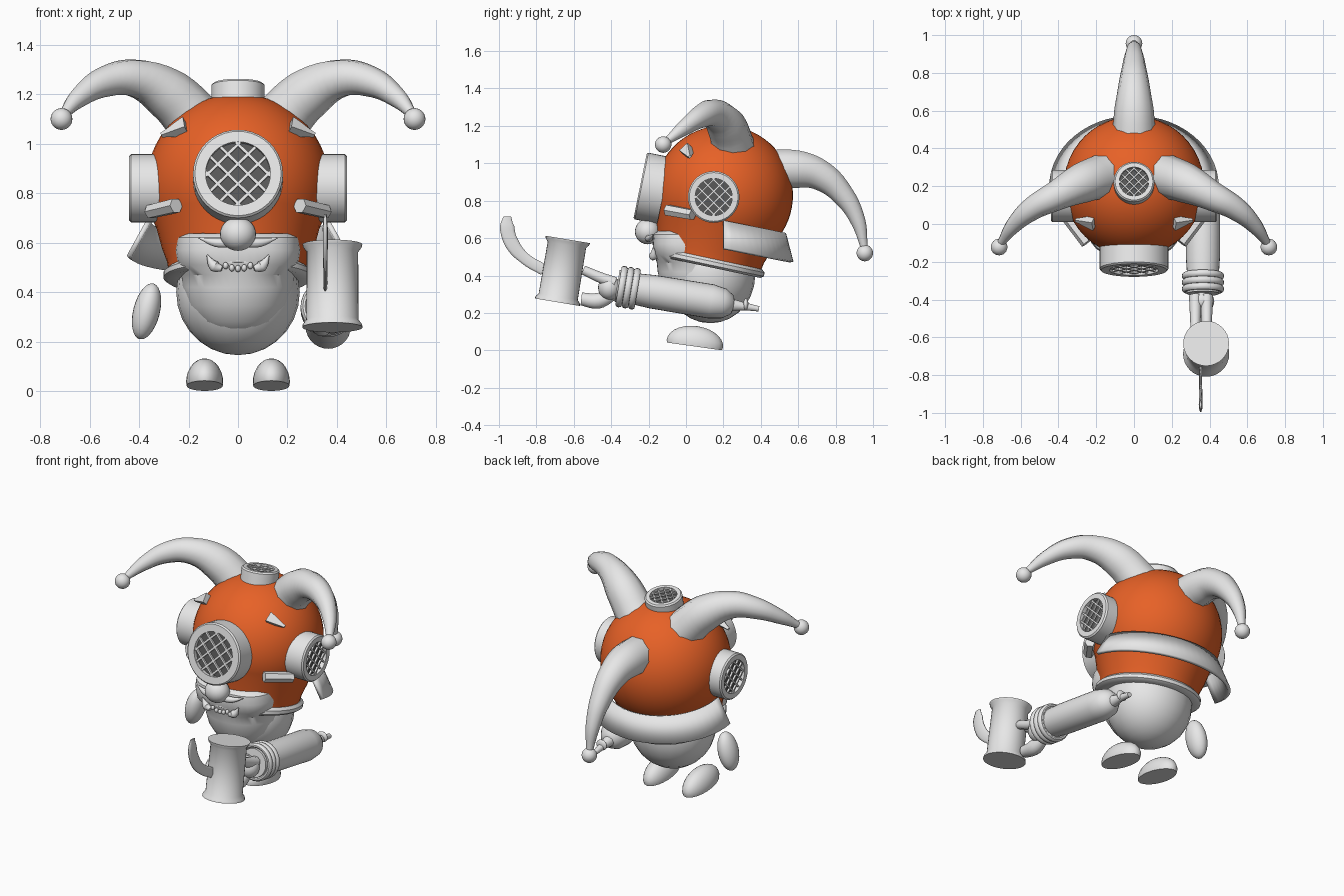
import bpy, bmesh, math
from mathutils import Matrix, Vector

if "Cube" in bpy.data.objects:
    bpy.data.objects.remove(bpy.data.objects["Cube"], do_unlink=True)


def material(name, rgb):
    m = bpy.data.materials.new(name)
    m.use_nodes = True
    m.diffuse_color = (*rgb, 1)
    m.node_tree.nodes["Principled BSDF"].inputs["Base Color"].default_value = (*rgb, 1)
    return m


GREY = material("pale grey", (0.8, 0.8, 0.8))
ORANGE = material("helmet orange", (0.8, 0.12, 0.02))
DARK = material("dark glass", (0.1, 0.1, 0.1))
TILT = Matrix.Rotation(math.radians(-12), 4, 'X')


def finish(name, mesh, mat, sharp=40):
    mesh.materials.clear()
    mesh.materials.append(mat)
    for p in mesh.polygons:
        p.use_smooth = True
        p.material_index = 0
    mesh.set_sharp_from_angle(angle=math.radians(sharp))
    obj = bpy.data.objects.new(name, mesh)
    bpy.context.collection.objects.link(obj)
    return obj


def from_bmesh(name, bm, mat, matrix=Matrix(), sharp=40):
    bmesh.ops.remove_doubles(bm, verts=bm.verts, dist=1e-5)
    bmesh.ops.recalc_face_normals(bm, faces=bm.faces)
    bm.transform(matrix)
    mesh = bpy.data.meshes.new(name)
    bm.to_mesh(mesh)
    bm.free()
    return finish(name, mesh, mat, sharp)


def grid(bm, rows, closed):
    """Skin a list of point rings with quads."""
    rings = [[bm.verts.new(p) for p in row] for row in rows]
    n = len(rows[0])
    for a, b in zip(rings, rings[1:]):
        for i in range(n if closed else n - 1):
            j = (i + 1) % n
            bm.faces.new((a[i], a[j], b[j], b[i]))


def lathe(name, profile, mat, matrix=Matrix(), segs=40, power=lambda z: 2):
    bm = bmesh.new()
    rows = []
    for r, z in profile:
        row = []
        for i in range(segs):
            t = math.tau * i / segs
            c, s, n = math.cos(t), math.sin(t), power(z)
            k = r / (abs(c) ** n + abs(s) ** n) ** (1 / n)
            row.append((k * c, k * s, z))
        rows.append(row)
    grid(bm, rows, True)
    return from_bmesh(name, bm, mat, matrix)


def ball(name, at, size, mat=GREY, rot=Matrix(), floor=-1):
    """Ellipsoid; floor flattens its underside."""
    bm = bmesh.new()
    bmesh.ops.create_uvsphere(bm, u_segments=24, v_segments=14, radius=1)
    for v in bm.verts:
        v.co.z = max(v.co.z, floor)
    return from_bmesh(name, bm, mat, Matrix.Translation(at) @ rot @ Matrix.Diagonal((*size, 1)))


def tube(name, points, mat=GREY, sides=3, sharp=40):
    """Tapered tube through (x, y, z, radius) points."""
    cu = bpy.data.curves.new(name, 'CURVE')
    cu.dimensions = '3D'
    cu.bevel_depth = 1
    cu.bevel_resolution = sides
    cu.use_fill_caps = True
    cu.resolution_u = 5
    sp = cu.splines.new('BEZIER')
    sp.bezier_points.add(len(points) - 1)
    for bp, p in zip(sp.bezier_points, points):
        bp.co, bp.radius = p[:3], p[3]
        bp.handle_left_type = bp.handle_right_type = 'AUTO'
    tmp = bpy.data.objects.new(name + "_path", cu)
    bpy.context.collection.objects.link(tmp)
    bpy.context.view_layer.update()
    ev = tmp.evaluated_get(bpy.context.evaluated_depsgraph_get())
    mesh = bpy.data.meshes.new_from_object(ev)
    bpy.data.objects.remove(tmp, do_unlink=True)
    return finish(name, mesh, mat, sharp)


def flip(points, s):
    return [(s * p[0], *p[1:]) for p in points]


def porthole(name, at, normal, r, depth):
    m = Matrix.Translation(at) @ Vector(normal).to_track_quat('Z', 'Y').to_matrix().to_4x4()
    ri = r * 0.72
    lathe(name + "_rim", [(r, -depth), (r, -0.008), (r - 0.008, 0), (ri, 0), (ri, -0.03)], GREY, m)
    lathe(name + "_glass", [(0, -0.025), (ri, -0.025)], DARK, m)
    bm = bmesh.new()
    for turn in (45, 135):
        for k in (-0.66, -0.22, 0.22, 0.66):
            length = 2 * ri * math.sqrt(1 - k * k)
            bar = Matrix.Rotation(math.radians(turn), 4, 'Z') @ Matrix.Translation((0, k * ri, -0.012))
            bmesh.ops.create_cube(bm, size=1, matrix=bar @ Matrix.Diagonal((length, ri * 0.09, 0.012, 1)))
    from_bmesh(name + "_bars", bm, GREY, m)


# Helmet with tapered neck and collar
R = 0.372
HELMET = Matrix.Translation((0, 0.2, 0.83)) @ TILT
dome = [(R * math.sin(a), R * math.cos(a)) for a in (math.radians(117) * i / 20 for i in range(21))]
lathe("helmet", dome + [(0.31, -0.25), (0.288, -0.31), (0.278, -0.365)], ORANGE, HELMET, 48)
lathe("collar", [(0.25, -0.35), (0.285, -0.345), (0.302, -0.36), (0.302, -0.38), (0.285, -0.392),
                 (0.24, -0.392)], GREY, HELMET, 48)

# Portholes
porthole("front_porthole", (0, -0.245, 0.88), (0, -0.98, 0.2), 0.182, 0.13)
porthole("top_porthole", (0, 0.225, 1.243), (0, 0.2, 0.98), 0.108, 0.08)
for s, side in ((1, "left"), (-1, "right")):
    porthole(side + "_porthole", (s * 0.44, 0.148, 0.82), (s, 0, 0), 0.138, 0.13)

# Flared guard around the back of the helmet
bm = bmesh.new()
arc = [math.pi * i / 28 for i in range(29)]
rows = []
for rx, ry, z in ((0.36, 0.325, 0.69), (0.44, 0.365, 0.545)):
    rows.append([(rx * math.cos(t), 0.2 + ry * math.sin(t), z - 0.2 * ry * math.sin(t)) for t in arc])
grid(bm, rows, False)
guard = from_bmesh("neck_guard", bm, GREY)
solid = guard.modifiers.new("thickness", 'SOLIDIFY')
solid.thickness = 0.02
solid.offset = 0

# Curved horns with balls on the tips
horn = [(0.16, 0.255, 1.08, 0.118), (0.28, 0.215, 1.2, 0.106), (0.42, 0.145, 1.265, 0.078),
        (0.54, 0.08, 1.25, 0.062), (0.64, -0.01, 1.19, 0.042), (0.705, -0.1, 1.12, 0.02)]
for s, side in ((1, "left"), (-1, "right")):
    tube(side + "_horn", flip(horn, s))
    ball(side + "_horn_ball", (s * 0.714, -0.122, 1.1), (0.044,) * 3)
    # Small studs on the front of the helmet
    tube(side + "_upper_stud", flip([(0.31, 0.02, 1.035, 0.01), (0.21, 0.005, 1.07, 0.042)], s), sides=0)
    tube(side + "_lower_stud", flip([(0.25, -0.1, 0.75, 0.032), (0.355, 0.035, 0.725, 0.03)], s), sides=1)
tube("back_horn", [(0, 0.44, 0.96, 0.118), (0, 0.6, 0.968, 0.105), (0, 0.72, 0.935, 0.085),
                   (0, 0.84, 0.83, 0.062), (0, 0.92, 0.69, 0.042), (0, 0.953, 0.55, 0.02)])
ball("back_horn_ball", (0, 0.956, 0.52), (0.044,) * 3)

# Body, and face with rounded beard
ball("body", (0, 0.13, 0.4), (0.25, 0.24, 0.255))
FACE = Matrix.Translation((0, 0.06, 0)) @ Matrix.Diagonal((1, 0.94, 1, 1))
lathe("face_and_beard", [(0, 0.64), (0.225, 0.638), (0.248, 0.62), (0.254, 0.57), (0.245, 0.51), (0.23, 0.47),
                         (0.225, 0.42), (0.205, 0.345), (0.165, 0.28), (0.11, 0.235), (0.05, 0.214), (0, 0.21)],
      GREY, FACE, 48, lambda z: 3 if z > 0.49 else 2)
ball("nose", (0, -0.205, 0.635), (0.073, 0.068, 0.068))
for s, side in ((1, "left"), (-1, "right")):
    tube(side + "_moustache", flip([(0.03, -0.2, 0.6, 0.022), (0.09, -0.195, 0.6, 0.018),
                                    (0.16, -0.175, 0.62, 0.003)], s))
    tube(side + "_fang", flip([(0.065, -0.18, 0.495, 0.012), (0.095, -0.175, 0.505, 0.024),
                               (0.125, -0.175, 0.55, 0.003)], s))
for i in range(-2, 3):
    ball("tooth", (i * 0.025, -0.178, 0.495 + 0.003 * i * i), (0.011, 0.012, 0.014))

# Feet and free hand
for s, side in ((1, "left"), (-1, "right")):
    ball(side + "_foot", (s * 0.135, 0.047, 0.036), (0.075, 0.152, 0.094),
         rot=Matrix.Rotation(math.radians(-8), 4, 'X'), floor=-0.16)
ball("right_hand", (-0.37, 0.11, 0.322), (0.054, 0.068, 0.116), rot=Matrix.Rotation(math.radians(14), 4, 'Y'))

# Outstretched arm with cuff rings and a spiked elbow
ARM = Matrix.Translation((0.365, -0.28, 0.33)) @ Vector((0, 1, -0.165)).to_track_quat('Z', 'X').to_matrix().to_4x4()
lathe("left_arm", [(0, -0.02), (0.082, -0.02), (0.09, 0.1), (0.092, 0.42), (0.08, 0.49), (0.05, 0.535), (0, 0.55)],
      GREY, ARM, 28)
for z in (-0.065, -0.03, 0.005):
    ring = [(0.098 + 0.014 * math.cos(a), z + 0.018 * math.sin(a)) for a in (math.tau * i / 10 for i in range(11))]
    lathe("cuff_ring", ring, GREY, ARM, 28)
lathe("cuff", [(0, -0.09), (0.085, -0.09), (0.095, 0.02), (0, 0.02)], GREY, ARM, 28)
tube("elbow_spike", [(0.36, 0.22, 0.245, 0.04), (0.36, 0.31, 0.235, 0.022), (0.36, 0.39, 0.222, 0.015)])
ball("elbow_stud", (0.36, 0.32, 0.245), (0.035, 0.014, 0.032))

# Gripping hand
ball("left_palm", (0.36, -0.41, 0.335), (0.065, 0.06, 0.065))
for x in (0.325, 0.385):
    tube("finger", [(x, -0.38, 0.36, 0.034), (x, -0.46, 0.39, 0.03), (x, -0.55, 0.43, 0.026)])
tube("thumb", [(0.34, -0.39, 0.3, 0.034), (0.34, -0.47, 0.265, 0.045), (0.34, -0.56, 0.275, 0.036)])

# Tankard with flared rims and a thin curved handle
MUG = Matrix.Translation((0.382, -0.66, 0.425)) @ Matrix.Rotation(math.radians(-9.5), 4, 'X')
lathe("tankard", [(0, -0.17), (0.122, -0.17), (0.12, -0.158), (0.106, -0.14), (0.104, 0.14), (0.118, 0.158),
                  (0.121, 0.17), (0, 0.17)], GREY, MUG, 32)
handle = tube("tankard_handle", [(0.353, -0.955, 0.715, 0.022), (0.353, -0.957, 0.66, 0.041),
                                 (0.353, -0.93, 0.57, 0.04), (0.353, -0.86, 0.49, 0.032),
                                 (0.353, -0.76, 0.43, 0.032)])
for v in handle.data.vertices:
    v.co.x = 0.353 + (v.co.x - 0.353) * 0.25
